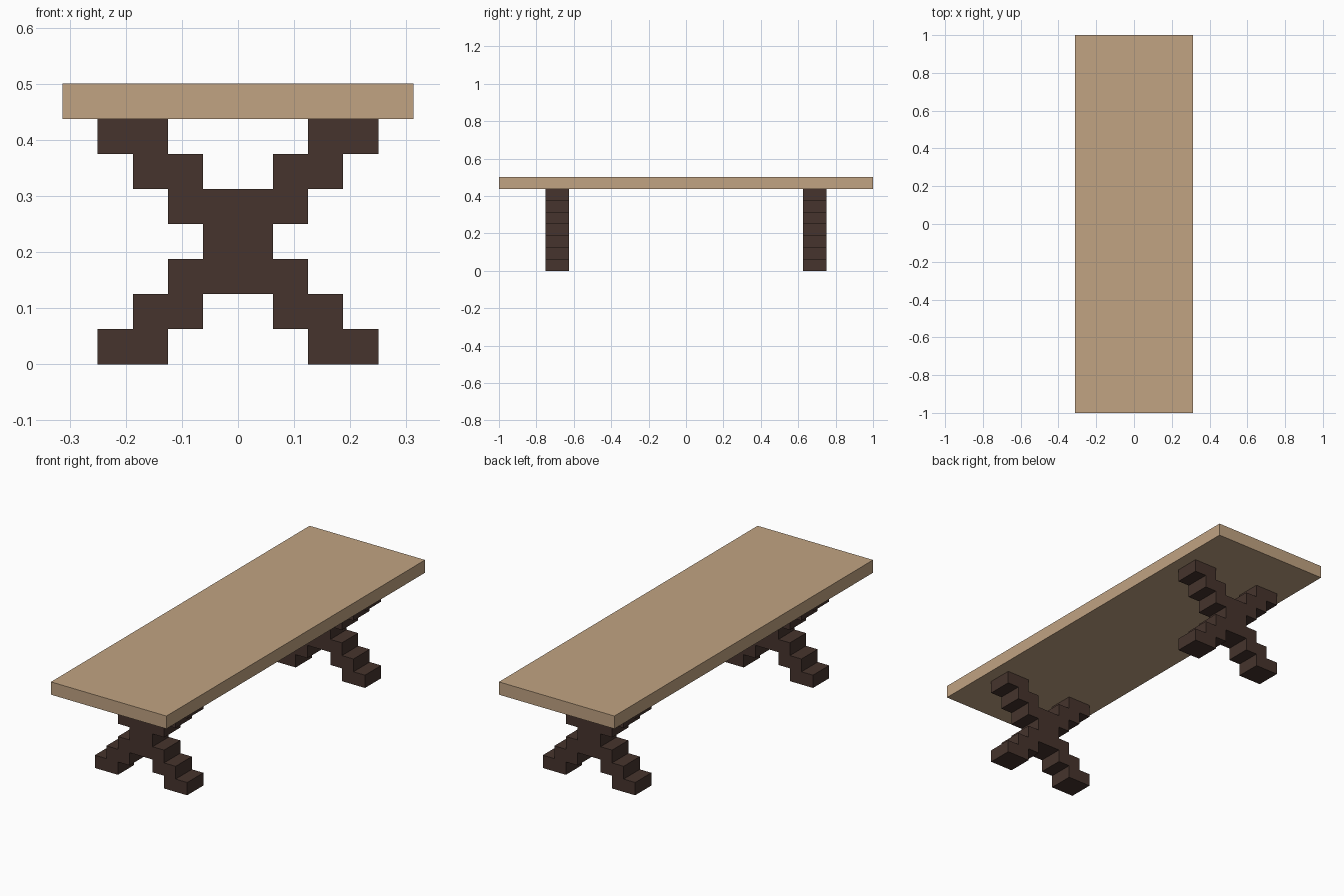
import bpy
import bmesh
from mathutils import Vector

if "Cube" in bpy.data.objects:
    bpy.data.objects.remove(bpy.data.objects["Cube"], do_unlink=True)

U = 1 / 16  # step size shared by every part


def make_material(name, rgb):
    mat = bpy.data.materials.new(name)
    mat.use_nodes = True
    mat.diffuse_color = (*rgb, 1)
    mat.node_tree.nodes["Principled BSDF"].inputs["Base Color"].default_value = (*rgb, 1)
    return mat


def extrude_profile(name, points, y0, y1, mat):
    """Extrude an x-z outline from y0 to y1."""
    bm = bmesh.new()
    face = bm.faces.new([bm.verts.new((x * U, y0, z * U)) for x, z in points])
    new = bmesh.ops.extrude_face_region(bm, geom=[face])["geom"]
    moved = [v for v in new if isinstance(v, bmesh.types.BMVert)]
    bmesh.ops.translate(bm, verts=moved, vec=Vector((0, y1 - y0, 0)))
    bmesh.ops.recalc_face_normals(bm, faces=bm.faces)
    mesh = bpy.data.meshes.new(name)
    bm.to_mesh(mesh)
    bm.free()
    mesh.materials.append(mat)
    obj = bpy.data.objects.new(name, mesh)
    bpy.context.collection.objects.link(obj)


light_wood = make_material("light wood", (0.533, 0.366, 0.223))
dark_wood = make_material("dark wood", (0.061, 0.034, 0.026))

# Table top
extrude_profile("table_top", [(-5, 7), (5, 7), (5, 8), (-5, 8)], -1, 1, light_wood)

# Stepped X outline: outer stairs, then the upper and lower notches
outer = [(w, z) for row, w in enumerate([4, 3, 2, 1, 2, 3, 4]) for z in (row, row + 1)]
notch = [(2, 7), (2, 6), (1, 6), (1, 5)]
right = [(x, 7 - z) for x, z in reversed(notch)] + outer + notch
outline = right + [(-x, z) for x, z in reversed(right)]

# Trestles
for name, y in (("front_trestle", -0.75), ("back_trestle", 0.625)):
    extrude_profile(name, outline, y, y + 2 * U, dark_wood)
